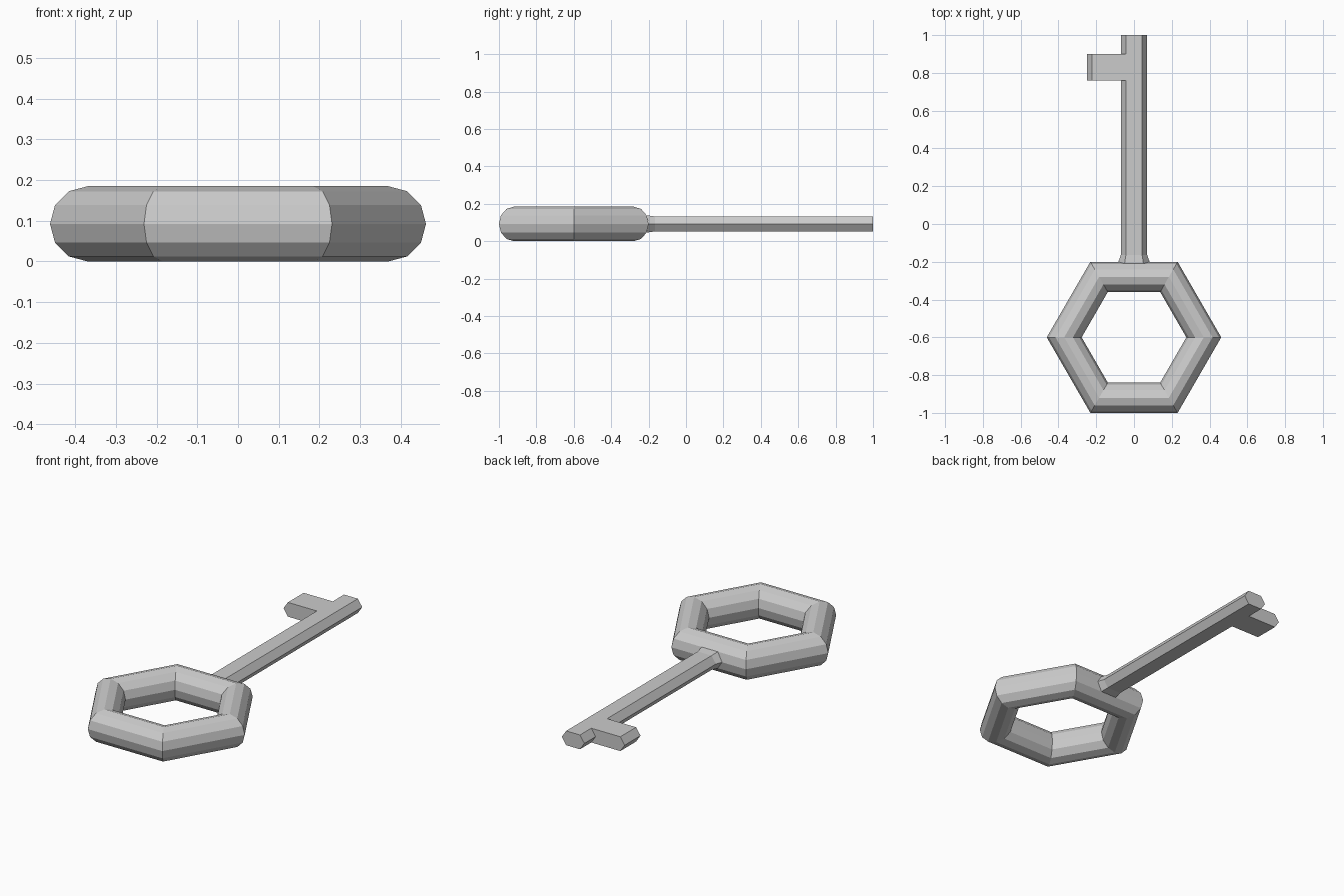
import bpy, bmesh
from mathutils import Vector

if "Cube" in bpy.data.objects:
    bpy.data.objects.remove(bpy.data.objects["Cube"])

MINOR = 0.0924          # tube radius, also the height of the centre line
MAJOR = 0.3695

# Hexagonal bow: a six-segment torus with a twelve-sided tube
bpy.ops.mesh.primitive_torus_add(major_segments=6, minor_segments=12,
                                 major_radius=MAJOR, minor_radius=MINOR,
                                 location=(0, -0.6, MINOR))
bow = bpy.context.object
bow.name = "key_bow"
bow.data.polygons.foreach_set("use_smooth", [False] * len(bow.data.polygons))

# Shaft: flat hexagonal section lofted along y, flared where it meets the bow
bm = bmesh.new()
# y of side corners, y of top/bottom corners, half width, flat half width, half height
stations = [(-0.2, -0.2102, 0.083, 0.05, 0.0462),
            (-0.165, -0.165, 0.07, 0.043, 0.04),
            (0.76, 0.76, 0.07, 0.043, 0.04),
            (0.90, 0.90, 0.07, 0.043, 0.04),
            (1.0, 1.0, 0.07, 0.043, 0.04)]


def section(y_side, y_flat, w, f, h):
    pts = [(w, y_side, 0), (f, y_flat, h), (-f, y_flat, h),
           (-w, y_side, 0), (-f, y_flat, -h), (f, y_flat, -h)]
    return [bm.verts.new((x, y, MINOR + z)) for x, y, z in pts]


rings = [section(*s) for s in stations]
bit_faces = []
for n, (a, b) in enumerate(zip(rings, rings[1:])):
    for i in range(6):
        j = (i + 1) % 6
        face = bm.faces.new((a[i], a[j], b[j], b[i]))
        if n == 2 and i in (2, 3):
            bit_faces.append(face)
bm.faces.new(rings[-1])

# Bit: the left side of the shaft pulled outwards
out = bmesh.ops.extrude_face_region(bm, geom=bit_faces)["geom"]
bmesh.ops.translate(bm, vec=Vector((-0.18, 0, 0)),
                    verts=[g for g in out if isinstance(g, bmesh.types.BMVert)])
# Clear any faces left under the extrusion
bmesh.ops.delete(bm, geom=[f for f in bit_faces if f.is_valid], context='FACES')
bmesh.ops.recalc_face_normals(bm, faces=bm.faces)

mesh = bpy.data.meshes.new("key_shaft")
bm.to_mesh(mesh)
bm.free()
shaft = bpy.data.objects.new("key_shaft", mesh)
bpy.context.collection.objects.link(shaft)
